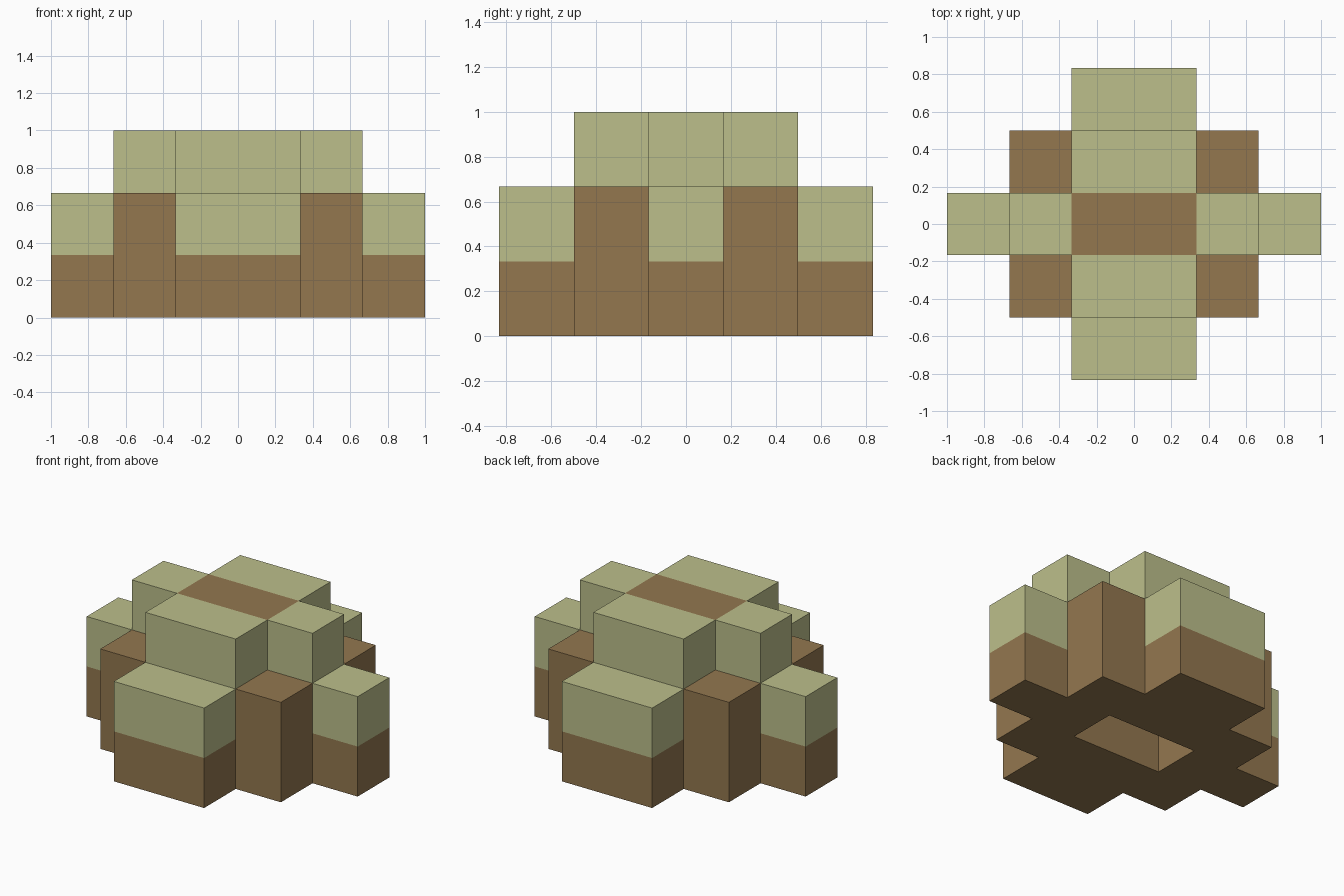
import bpy
import bmesh

U = 1 / 3  # edge length of one block unit

default = bpy.data.objects.get("Cube")
if default:
    bpy.data.objects.remove(default, do_unlink=True)


def make_material(name, rgb):
    mat = bpy.data.materials.new(name)
    mat.use_nodes = True
    color = (*rgb, 1)
    mat.diffuse_color = color
    mat.node_tree.nodes["Principled BSDF"].inputs["Base Color"].default_value = color
    return mat


brown = make_material("earth brown", (0.292, 0.185, 0.078))
green = make_material("pale moss green", (0.503, 0.521, 0.258))


def block(name, x, y, z, capped=True):
    """Box between the given ranges in units; a capped one has a green top layer."""
    bm = bmesh.new()
    bmesh.ops.create_cube(bm, size=1)
    for v in bm.verts:
        for axis, (low, high) in enumerate((x, y, z)):
            v.co[axis] = U * (high if v.co[axis] > 0 else low)
    if capped:
        cut = U * (z[1] - 1)
        bmesh.ops.bisect_plane(bm, geom=bm.verts[:] + bm.edges[:] + bm.faces[:],
                               plane_co=(0, 0, cut), plane_no=(0, 0, 1))
        for f in bm.faces:
            f.material_index = int(f.calc_center_median().z > cut)
    bmesh.ops.recalc_face_normals(bm, faces=bm.faces[:])
    mesh = bpy.data.meshes.new(name)
    bm.to_mesh(mesh)
    bm.free()
    mesh.materials.append(brown)
    mesh.materials.append(green)
    obj = bpy.data.objects.new(name, mesh)
    bpy.context.collection.objects.link(obj)
    return obj


def span(side, near, far):
    """Range from near to far on one side of the centre."""
    return tuple(sorted((side * near, side * far)))


# Front and back: tall inner block, lower outer step
for side, word in ((-1, "front"), (1, "back")):
    block(word + "_core", (-1, 1), span(side, 0.5, 1.5), (0, 3))
    block(word + "_step", (-1, 1), span(side, 1.5, 2.5), (0, 2))

# Left and right: tall inner block, lower outer step, brown corner posts
for side, word in ((1, "left"), (-1, "right")):
    block(word + "_core", span(side, 1, 2), (-0.5, 0.5), (0, 3))
    block(word + "_step", span(side, 2, 3), (-0.5, 0.5), (0, 2))
    for end, end_word in ((-1, "front"), (1, "back")):
        block(end_word + "_" + word + "_corner", span(side, 1, 2),
              span(end, 0.5, 1.5), (0, 2), capped=False)

# Brown roof over the hollow centre
block("centre_roof", (-1, 1), (-0.5, 0.5), (2, 3), capped=False)
